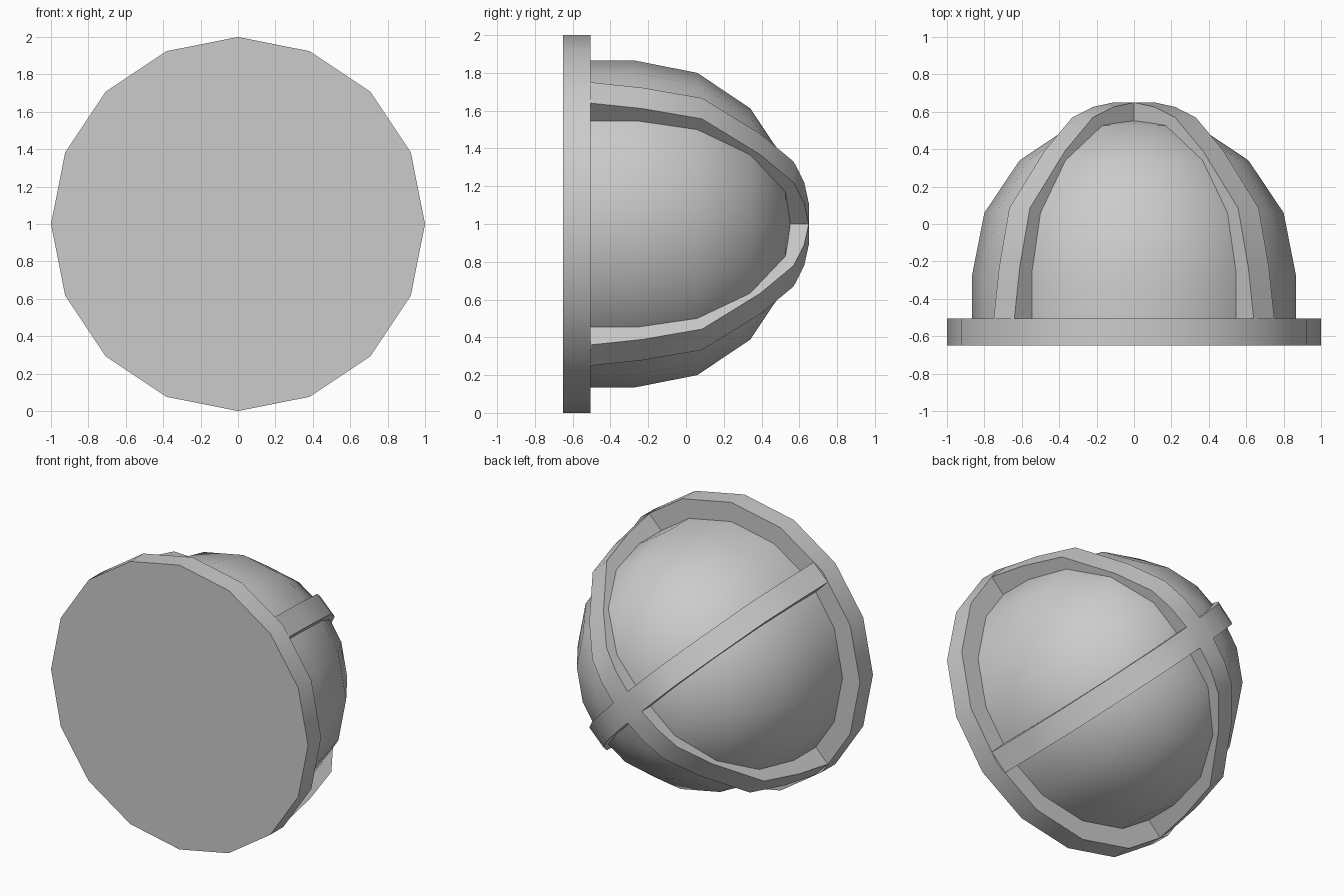
import bpy, bmesh, math

if "Cube" in bpy.data.objects:
    bpy.data.objects.remove(bpy.data.objects["Cube"])

SIDES = 16
CZ = 1.0          # height of the lamp axis, which runs along y
BACK, RIM = -0.65, -0.505


def finish(bm, name):
    bmesh.ops.remove_doubles(bm, verts=bm.verts, dist=1e-4)
    bmesh.ops.recalc_face_normals(bm, faces=bm.faces)
    me = bpy.data.meshes.new(name)
    bm.to_mesh(me)
    bm.free()
    ob = bpy.data.objects.new(name, me)
    bpy.context.collection.objects.link(ob)
    bpy.ops.object.select_all(action='DESELECT')
    ob.select_set(True)
    bpy.context.view_layer.objects.active = ob
    bpy.ops.object.shade_smooth_by_angle(angle=math.radians(35))
    return ob


def lathe(profile, name):
    """Revolve (radius, y) points around the lamp axis; both ends are closed."""
    bm = bmesh.new()
    rings = []
    for r, y in profile:
        ring = []
        for i in range(SIDES):
            a = 2 * math.pi * i / SIDES
            ring.append(bm.verts.new((r * math.cos(a), y, CZ + r * math.sin(a))))
        rings.append(ring)
    for a, b in zip(rings, rings[1:]):
        for i in range(SIDES):
            j = (i + 1) % SIDES
            bm.faces.new((a[i], a[j], b[j], b[i]))
    bm.faces.new(rings[0])
    tip = bm.verts.new((0, profile[-1][1], CZ))
    last = rings[-1]
    if len(profile) > 2:
        tip.co.y = 0.565
        for i in range(SIDES):
            bm.faces.new((last[i], last[(i + 1) % SIDES], tip))
    else:
        bm.verts.remove(tip)
        bm.faces.new(last)
    return finish(bm, name)


# Round base plate
lathe([(1.0, BACK), (1.0, RIM)], "base_plate")

# Domed glass cover
lathe([(0.865, RIM), (0.865, -0.27), (0.80, 0.06), (0.612, 0.34), (0.333, 0.527)],
      "glass_dome")

# Guard cage: four curved arms meeting in a square at the crown
HALF = 0.078
outer = [(0.983, RIM), (0.942, -0.23), (0.865, 0.085), (0.60, 0.39),
         (0.389, 0.57), (0.233, 0.626), (HALF, 0.65)]
inner = [(0.85, RIM), (0.85, -0.26), (0.785, 0.06), (0.59, 0.33),
         (0.33, 0.51), (0.20, 0.535), (HALF, 0.55)]
bm = bmesh.new()
for k in range(4):
    ang = math.pi / 4 + k * math.pi / 2
    c, s = math.cos(ang), math.sin(ang)

    def vert(p, side):
        r, y = p
        return bm.verts.new((r * c - side * s, y, CZ + r * s + side * c))

    secs = [[vert(o, -HALF), vert(o, HALF), vert(i, HALF), vert(i, -HALF)]
            for o, i in zip(outer, inner)]
    for a, b in zip(secs, secs[1:]):
        for i in range(4):
            j = (i + 1) % 4
            bm.faces.new((a[i], a[j], b[j], b[i]))
    bm.faces.new(secs[0])
# Crown square, top and underside
for y in (outer[-1][1], inner[-1][1]):
    R = HALF * math.sqrt(2)
    bm.faces.new([bm.verts.new((R * math.cos(k * math.pi / 2), y,
                                CZ + R * math.sin(k * math.pi / 2)))
                  for k in range(4)])
finish(bm, "guard_cage")
